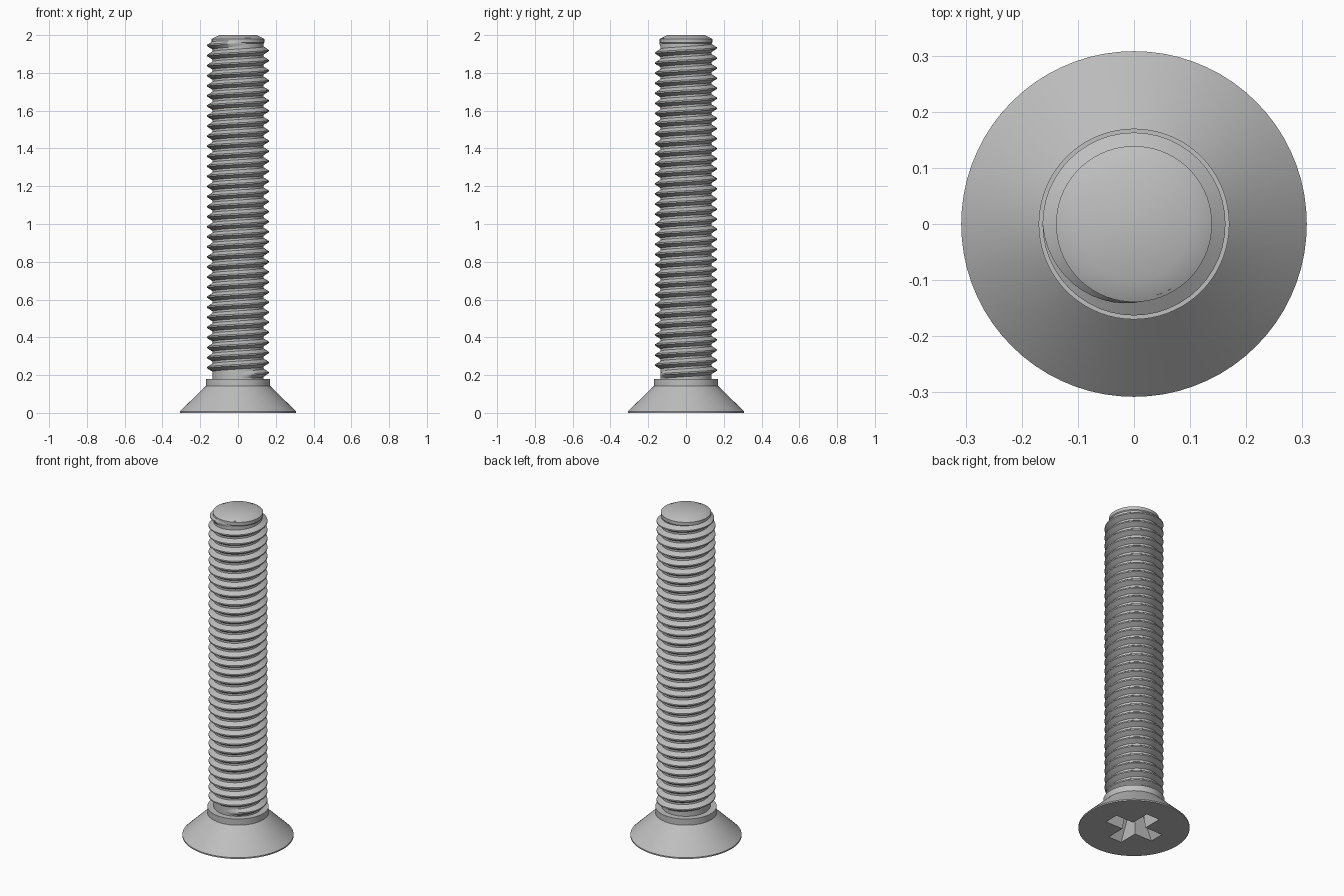
import bpy, bmesh, math

cube = bpy.data.objects.get("Cube")
if cube:
    bpy.data.objects.remove(cube, do_unlink=True)

steel = bpy.data.materials.new("light_grey_steel")
steel.use_nodes = True
GREY = (0.52, 0.52, 0.52, 1)
steel.diffuse_color = GREY
steel.node_tree.nodes["Principled BSDF"].inputs["Base Color"].default_value = GREY

CORE, CREST, PITCH = 0.135, 0.163, 0.0533


def make_object(name, bm):
    bmesh.ops.recalc_face_normals(bm, faces=bm.faces)
    mesh = bpy.data.meshes.new(name)
    bm.to_mesh(mesh)
    bm.free()
    mesh.materials.append(steel)
    obj = bpy.data.objects.new(name, mesh)
    bpy.context.collection.objects.link(obj)
    return obj


def smooth(obj, degrees):
    bpy.ops.object.select_all(action="DESELECT")
    obj.select_set(True)
    bpy.context.view_layer.objects.active = obj
    bpy.ops.object.shade_smooth_by_angle(angle=math.radians(degrees))


def loft(bm, rings):
    """Bridge closed rings of points and cap both ends."""
    loops = [[bm.verts.new(p) for p in ring] for ring in rings]
    n = len(loops[0])
    for a, b in zip(loops, loops[1:]):
        for i in range(n):
            j = (i + 1) % n
            bm.faces.new((a[i], a[j], b[j], b[i]))
    bm.faces.new(loops[0][::-1])
    bm.faces.new(loops[-1])


def lathe(name, profile, sides=72):
    bm = bmesh.new()
    turn = 2 * math.pi / sides
    loft(bm, [[(r * math.cos(i * turn), r * math.sin(i * turn), z)
               for i in range(sides)] for r, z in profile])
    return make_object(name, bm)


# Countersunk head with collar
head = lathe("countersunk_head", [(0.308, 0), (0.308, 0.008), (0.17, 0.142),
                                  (0.17, 0.18), (0.13, 0.18)])


# Cross-shaped drive recess, narrowing as it gets deeper
def cross_ring(length, half, z):
    ring = []
    for k in range(4):
        c, s = round(math.cos(k * math.pi / 2)), round(math.sin(k * math.pi / 2))
        for x, y in ((length, -half), (length, half), (half, half)):
            ring.append((x * c - y * s, x * s + y * c, z))
    return ring


bm = bmesh.new()
loft(bm, [cross_ring(0.170, 0.046, -0.01), cross_ring(0.085, 0.032, 0.14)])
cutter = make_object("recess_cutter", bm)
cutter.hide_render = True
cutter.hide_viewport = True
cut = head.modifiers.new("drive_recess", "BOOLEAN")
cut.operation = "DIFFERENCE"
cut.solver = "EXACT"
cut.object = cutter
bpy.context.view_layer.objects.active = head
bpy.ops.object.modifier_apply(modifier=cut.name)
bpy.data.objects.remove(cutter, do_unlink=True)
smooth(head, 25)

# Shank core with chamfered tip
shank = lathe("shank_core", [(CORE, 0.17), (CORE, 1.955), (0.139, 1.96),
                             (0.139, 1.98), (0.1, 2.0)])
smooth(shank, 30)

# Right-handed helical thread, fading into the core at each end
STEPS = 48
END_Z, END_ANGLE = 1.963, math.radians(-60)
TURNS = (END_Z - 0.2) / PITCH
total = round(TURNS * STEPS)
bm = bmesh.new()
previous = None
for i in range(total + 1):
    back = (total - i) / STEPS
    angle = END_ANGLE - back * 2 * math.pi
    z = END_Z - back * PITCH
    fade = min(1, back / 0.33, (TURNS - back) / 0.2 + 0.02)
    inner = CORE - 0.002
    outer = inner + (CREST - inner) * max(fade, 0.02)
    section = [(inner, -0.42), (outer, -0.07), (outer, 0.07), (inner, 0.42)]
    row = [bm.verts.new((r * math.cos(angle), r * math.sin(angle), z + h * PITCH))
           for r, h in section]
    if previous:
        for k in range(4):
            m = (k + 1) % 4
            bm.faces.new((previous[k], previous[m], row[m], row[k]))
    else:
        bm.faces.new(row)
    previous = row
bm.faces.new(previous[::-1])
thread = make_object("helical_thread", bm)
smooth(thread, 30)
